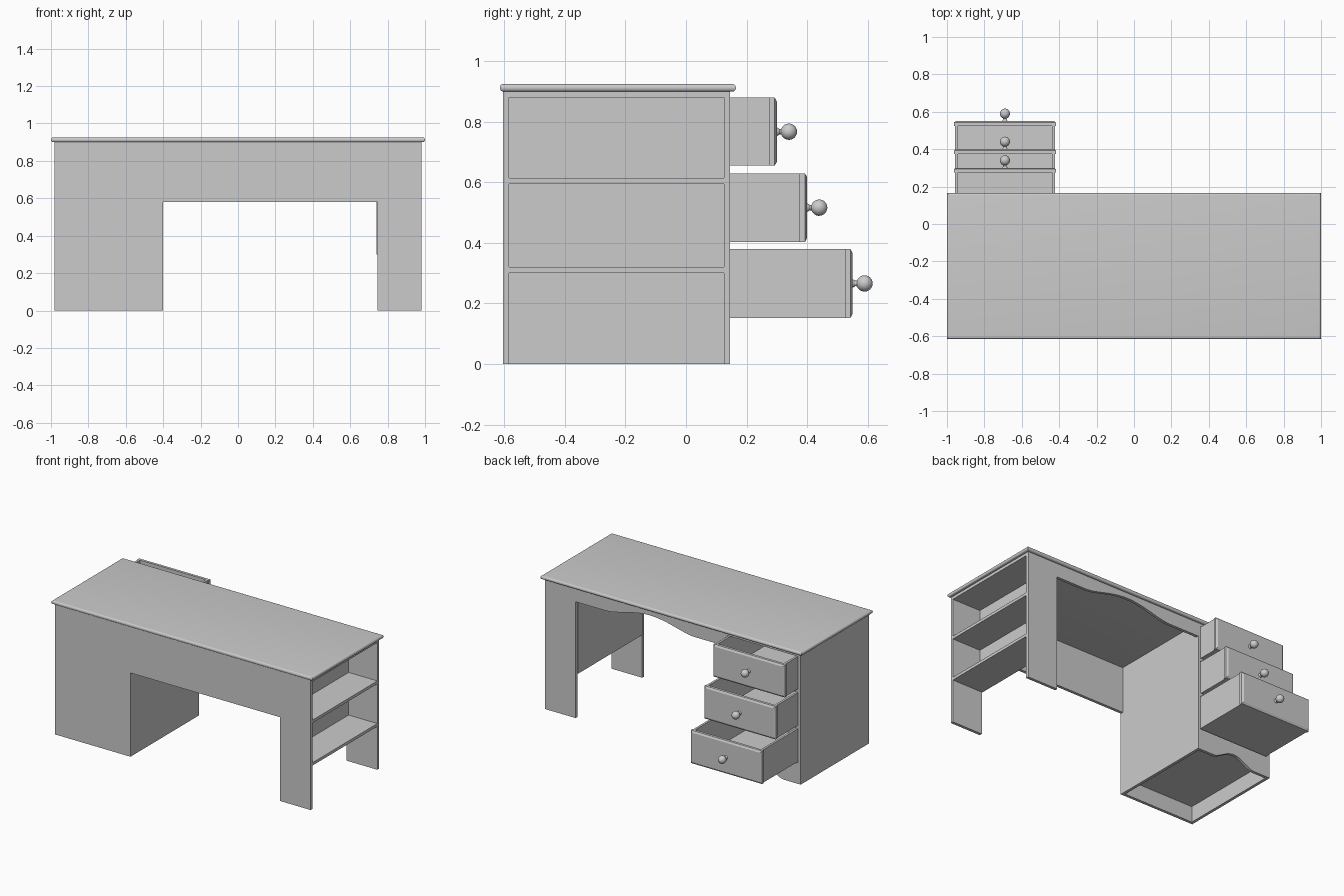
import bpy, bmesh, math
from mathutils import Matrix

if "Cube" in bpy.data.objects:
    bpy.data.objects.remove(bpy.data.objects["Cube"])


def finish(name, bm, smooth=False):
    bmesh.ops.recalc_face_normals(bm, faces=bm.faces)
    me = bpy.data.meshes.new(name)
    bm.to_mesh(me)
    bm.free()
    ob = bpy.data.objects.new(name, me)
    bpy.context.collection.objects.link(ob)
    if smooth:
        bpy.ops.object.select_all(action='DESELECT')
        ob.select_set(True)
        bpy.context.view_layer.objects.active = ob
        bpy.ops.object.shade_smooth_by_angle(angle=math.radians(35))
    return ob


def add_box(bm, x, y, z):
    m = Matrix.Translation([(a + b) / 2 for a, b in (x, y, z)])
    s = Matrix.Diagonal([b - a for a, b in (x, y, z)] + [1])
    return bmesh.ops.create_cube(bm, size=1, matrix=m @ s)["verts"]


def box(name, x, y, z):
    bm = bmesh.new()
    add_box(bm, x, y, z)
    return finish(name, bm)


def panel(name, outline, y0, y1):
    # xz outline given thickness along y
    bm = bmesh.new()
    face = bm.faces.new([bm.verts.new((x, y0, z)) for x, z in outline])
    ext = bmesh.ops.extrude_face_region(bm, geom=[face])["geom"]
    bmesh.ops.translate(bm, vec=(0, y1 - y0, 0),
                        verts=[v for v in ext if isinstance(v, bmesh.types.BMVert)])
    return finish(name, bm)


def wave(x0, x1, z, rise):
    # scalloped lower edge: flat ends, raised middle
    c, half = (x0 + x1) / 2, (x1 - x0) * 0.29
    pts = [(x0, z)]
    for i in range(25):
        t = -1 + i / 12
        h = math.sin((1 - abs(t)) * math.pi / 2) ** 1.5
        pts.append((c + t * half, z + rise * h))
    return pts + [(x1, z)]


T = 0.02
BACK, FRONT = -0.605, 0.145
IN_B, IN_F = BACK + T, FRONT - T

# desk top with rounded rim
bm = bmesh.new()
add_box(bm, (-1, 1), (-0.615, 0.165), (0.9, 0.925))
rim = [e for e in bm.edges if abs(e.verts[0].co.z - e.verts[1].co.z) < 1e-5]
bmesh.ops.bevel(bm, geom=rim, offset=0.0115, segments=5, profile=0.5, affect='EDGES')
finish("desk_top", bm, True)

# back panel with kneehole cutout
panel("back_panel", [(-0.98, 0), (-0.4, 0), (-0.4, 0.58), (0.745, 0.58), (0.745, 0),
                     (0.98, 0), (0.98, 0.9), (-0.98, 0.9)], BACK, IN_B)

# kneehole apron and right front leg panel
panel("kneehole_apron", wave(-0.4, 0.745, 0.805, 0.058) + [(0.745, 0.9), (-0.4, 0.9)], IN_F, FRONT)
box("front_leg_panel", (0.745, 0.98), (IN_F, FRONT), (0, 0.9))

# open shelves on the right end
box("shelf_inner_panel", (0.74, 0.76), (IN_B, IN_F), (0.3, 0.9))
for i, (z0, z1) in enumerate([(0.30, 0.32), (0.595, 0.615), (0.88, 0.9)]):
    box(f"shelf_{i + 1}", (0.76, 0.98), (IN_B, IN_F), (z0, z1))

# drawer pedestal case
box("pedestal_outer_side", (-0.98, -0.96), (IN_B, FRONT), (0, 0.9))
box("pedestal_inner_side", (-0.42, -0.4), (IN_B, FRONT), (0, 0.9))
box("pedestal_floor", (-0.96, -0.42), (IN_B, IN_F), (0.11, 0.13))
panel("pedestal_skirt", wave(-0.96, -0.42, 0, 0.06) + [(-0.42, 0.145), (-0.96, 0.145)], IN_F, FRONT)
for i, (z0, z1) in enumerate([(0.383, 0.402), (0.633, 0.652), (0.882, 0.9)]):
    box(f"drawer_rail_{i + 1}", (-0.96, -0.42), (IN_F, FRONT), (z0, z1))

# drawers: open box, chamfered front, turned knob
CX = -0.69
for n, (yf, z0, z1) in enumerate([(0.30, 0.655, 0.88), (0.40, 0.403, 0.63), (0.55, 0.152, 0.38)]):
    yb = yf - 0.72
    xl, xr, w = -0.957, -0.423, 0.015
    bm = bmesh.new()
    add_box(bm, (xl, xr), (yb, yf - T), (z0, z0 + w))
    add_box(bm, (xl, xl + w), (yb, yf - T), (z0 + w, z1))
    add_box(bm, (xr - w, xr), (yb, yf - T), (z0 + w, z1))
    add_box(bm, (xl + w, xr - w), (yb, yb + w), (z0 + w, z1))
    finish(f"drawer_box_{n + 1}", bm)

    bm = bmesh.new()
    vs = add_box(bm, (-0.963, -0.417), (yf - 0.025, yf - 0.007), (z0, z1))
    f = max(bm.faces, key=lambda f: f.calc_center_median().y)
    bmesh.ops.inset_region(bm, faces=[f], thickness=0.018)
    bmesh.ops.translate(bm, vec=(0, 0.007, 0), verts=f.verts)
    finish(f"drawer_front_{n + 1}", bm)

    zc = (z0 + z1) / 2
    prof = [(0.0, -0.003), (0.015, -0.003), (0.013, 0.003), (0.009, 0.009)]
    prof += [(0.027 * math.sin(a), 0.04 - 0.027 * math.cos(a))
             for a in (math.radians(20 + 16 * k) for k in range(11))]
    bm = bmesh.new()
    vs = [bm.verts.new((CX + r, yf + d, zc)) for r, d in prof]
    es = [bm.edges.new(p) for p in zip(vs, vs[1:])]
    bmesh.ops.spin(bm, geom=vs + es, cent=(CX, yf, zc), axis=(0, 1, 0),
                   angle=2 * math.pi, steps=24)
    bmesh.ops.remove_doubles(bm, verts=bm.verts, dist=1e-4)
    finish(f"drawer_knob_{n + 1}", bm, True)
